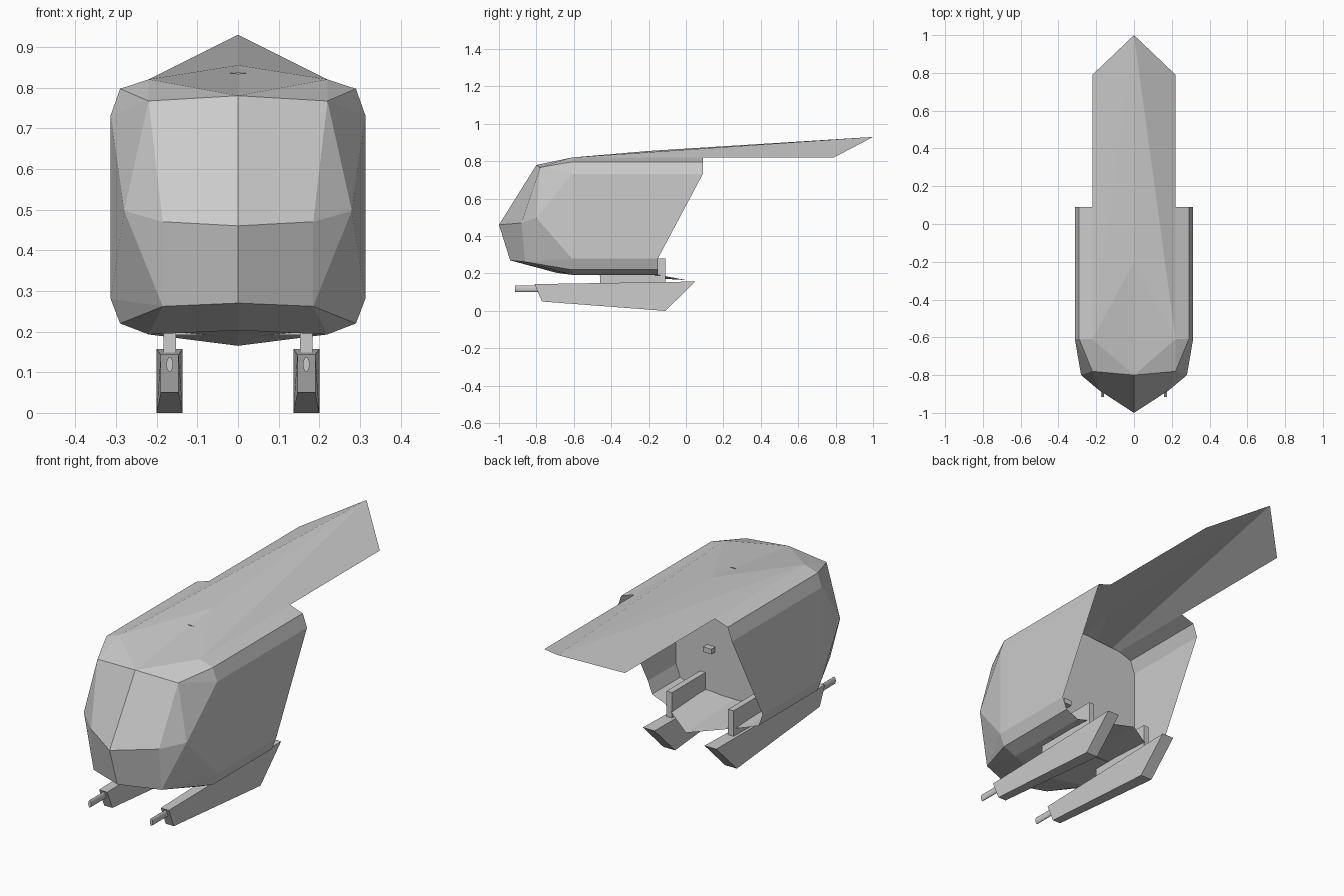
import bpy, bmesh, math
from mathutils import Matrix

if "Cube" in bpy.data.objects:
    bpy.data.objects.remove(bpy.data.objects["Cube"])


def finish(name, bm, mirror=False):
    bmesh.ops.recalc_face_normals(bm, faces=bm.faces)
    me = bpy.data.meshes.new(name)
    bm.to_mesh(me)
    bm.free()
    ob = bpy.data.objects.new(name, me)
    bpy.context.collection.objects.link(ob)
    if mirror:
        m = ob.modifiers.new("mirror", 'MIRROR')
        m.use_clip = True
    return ob


def box(name, x, y, z, mirror=False):
    bm = bmesh.new()
    size = [b - a for a, b in (x, y, z)]
    mid = [(a + b) / 2 for a, b in (x, y, z)]
    bmesh.ops.create_cube(bm, size=1, matrix=Matrix.Translation(mid) @ Matrix.Diagonal((*size, 1)))
    return finish(name, bm, mirror)


# Hull: one open-backed sheet, right half mirrored
P = {
    # nose rows from top to bottom
    'a0': (0, -.80, .78), 'a1': (.22, -.78, .767),
    'b0': (0, -1, .46), 'b1': (.185, -.88, .47), 'b2': (.28, -.80, .497),
    'c0': (0, -.94, .27), 'c1': (.185, -.86, .262), 'd0': (0, -.69, .203),
    # roof ridge and tail
    'peak': (0, -.20, .855), 'tip': (0, 1, .93), 'tail': (.22, .79, .82),
    'floor_tip': (0, 0, .165),
}
# side rib outline: x, z, and the y where each strip ends at the rear
rib = [(.22, .82, .09), (.29, .797, .09), (.313, .732, .09),
       (.313, .28, -.15), (.29, .22, -.15), (.22, .193, -.15)]
for i, (x, z, end) in enumerate(rib):
    P[f'f{i}'] = (x, -.61, z)
    P[f'r{i}'] = (x, end, z)

faces = ["a0 a1 b1 b0", "b0 b1 c1 c0", "a1 b2 b1", "a1 f2 b2", "a1 f1 f2",
         "a1 f0 f1", "a0 f0 a1", "b1 b2 c1", "b2 f2 f3", "b2 f3 c1",
         "c1 f3 f4", "c1 f4 f5", "c0 c1 f5 d0",
         "a0 peak f0", "peak tip f0", "f0 tip tail r0",
         "d0 f5 r5", "d0 r5 floor_tip"]
faces += [f"f{i} r{i} r{i+1} f{i+1}" for i in range(5)]
bm = bmesh.new()
V = {k: bm.verts.new(c) for k, c in P.items()}
for f in faces:
    bm.faces.new([V[k] for k in f.split()])
finish("hull", bm, mirror=True)

# Partition wall inside the hull, its peak just touching through the roof
half = [(x, z) for x, z, _ in rib]
outline = [(0, .837)] + half + [(0, .19)] + [(-x, z) for x, z in reversed(half)]
bm = bmesh.new()
bm.faces.new([bm.verts.new((x, -.37, z)) for x, z in outline])
finish("partition_wall", bm)
box("door_handle", (.10, .145), (-.37, -.34), (.395, .42))

# Skids: side profile with a narrower front, on both sides
bm = bmesh.new()
profile = [(-.81, .143, .022), (-.77, .05, .022), (-.11, 0, .032), (.05, .157, .032)]
sides = [[bm.verts.new((.168 + s * w, y, z)) for y, z, w in profile] for s in (-1, 1)]
for s in sides:
    bm.faces.new(s)
for i in range(4):
    j = (i + 1) % 4
    bm.faces.new((sides[0][i], sides[0][j], sides[1][j], sides[1][i]))
finish("skids", bm, mirror=True)

# Plates joining the skids to the hull
box("skid_mounts", (.153, .183), (-.46, -.11), (.14, .28), mirror=True)

# Flattened barrels at the skid fronts
bm = bmesh.new()
bmesh.ops.create_cone(
    bm, cap_ends=True, segments=16, radius1=1, radius2=1, depth=1,
    matrix=Matrix.Translation((.168, -.85, .119)) @ Matrix.Diagonal((.008, .13, .018, 1))
    @ Matrix.Rotation(math.pi / 2, 4, 'X'))
finish("barrels", bm, mirror=True)
